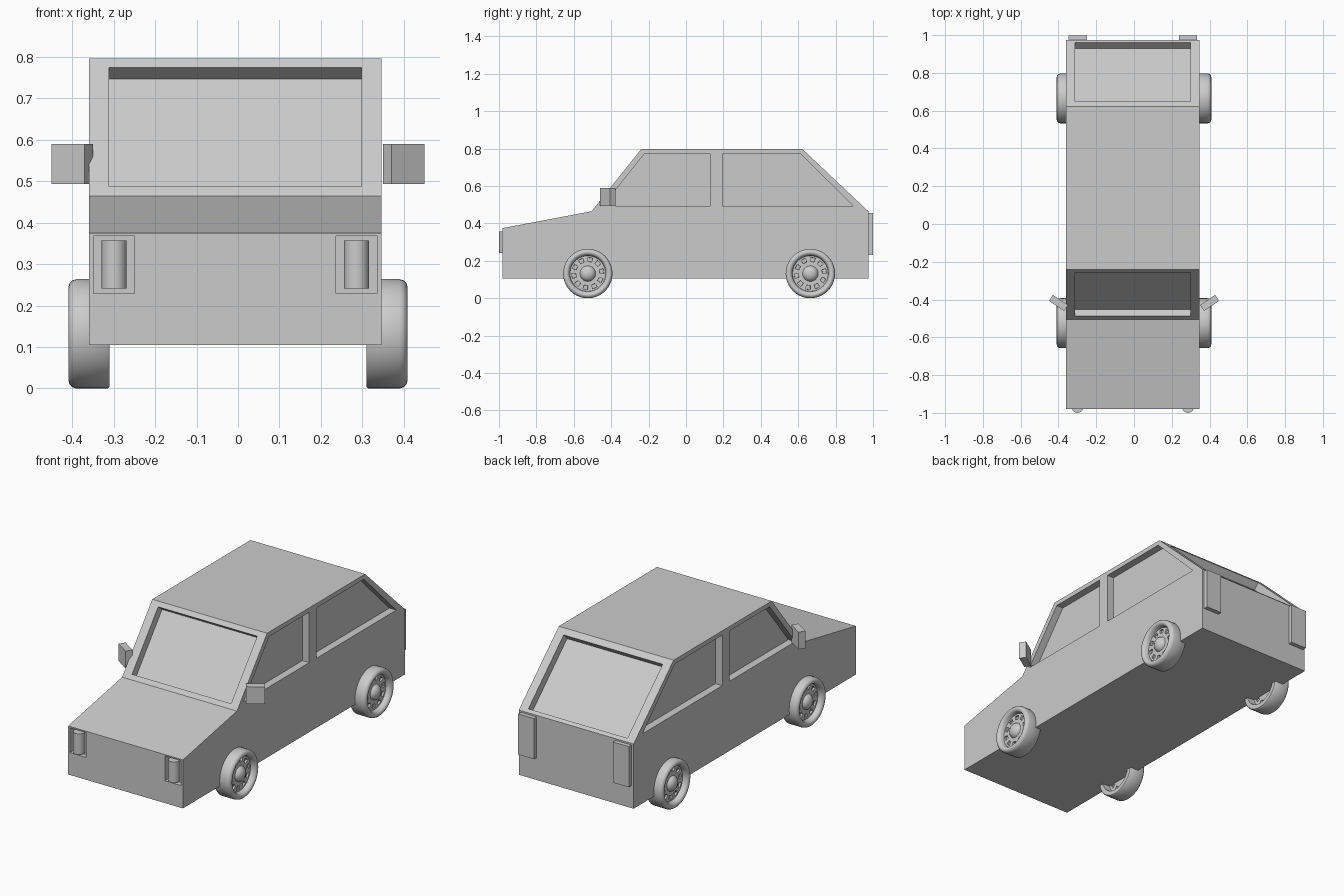
import bpy, bmesh, math
from mathutils import Vector

if "Cube" in bpy.data.objects:
    bpy.data.objects.remove(bpy.data.objects["Cube"])

CX = -0.0065          # body centre line
HALF = 0.3535         # half body width


def finish(name, bm, angle=30):
    bmesh.ops.recalc_face_normals(bm, faces=bm.faces)
    me = bpy.data.meshes.new(name)
    bm.to_mesh(me)
    bm.free()
    ob = bpy.data.objects.new(name, me)
    bpy.context.collection.objects.link(ob)
    smooth(ob, angle)
    return ob


def smooth(ob, angle):
    bpy.ops.object.select_all(action='DESELECT')
    ob.select_set(True)
    bpy.context.view_layer.objects.active = ob
    bpy.ops.object.shade_smooth_by_angle(angle=math.radians(angle))


def prism(name, profile, x0, x1):
    """Extrude a (y, z) profile along x."""
    bm = bmesh.new()
    face = bm.faces.new([bm.verts.new((x0, y, z)) for y, z in profile])
    ext = bmesh.ops.extrude_face_region(bm, geom=[face], use_keep_orig=True)
    verts = [g for g in ext['geom'] if isinstance(g, bmesh.types.BMVert)]
    bmesh.ops.translate(bm, verts=verts, vec=(x1 - x0, 0, 0))
    return finish(name, bm)


def box(name, x0, x1, y0, y1, z0, z1):
    return prism(name, [(y0, z0), (y1, z0), (y1, z1), (y0, z1)], x0, x1)


def cut(target, cutter):
    cutter.hide_render = True
    mod = target.modifiers.new("cut", 'BOOLEAN')
    mod.operation = 'DIFFERENCE'
    mod.solver = 'EXACT'
    mod.object = cutter
    bpy.context.view_layer.objects.active = target
    bpy.ops.object.modifier_apply(modifier=mod.name)
    bpy.data.objects.remove(cutter, do_unlink=True)


# Body shell
body = prism("car_body", [(-0.98, 0.105), (-0.98, 0.375), (-0.505, 0.465),
                          (-0.24, 0.797), (0.623, 0.797), (0.975, 0.465),
                          (0.975, 0.105)], CX - HALF, CX + HALF)

# Windscreen and rear window recesses, sunk square to the sloping surface
for low, high, out in (((-0.487, 0.487), (-0.258, 0.775), -1),
                       ((0.96, 0.479), (0.65, 0.772), 1)):
    a, b = Vector(low), Vector(high)
    d = (b - a).normalized()
    n = Vector((abs(d.y) * out, abs(d.x)))
    quad = [a + n * 0.03, b + n * 0.03, b - n * 0.045, a - n * 0.045]
    cut(body, prism("glass_cutter", [tuple(p) for p in quad],
                    CX - 0.305, CX + 0.305))

# Side window and headlight recesses
front_window = [(-0.446, 0.492), (-0.222, 0.772), (0.131, 0.772), (0.131, 0.492)]
rear_window = [(0.195, 0.492), (0.195, 0.772), (0.612, 0.772), (0.896, 0.492)]
for s in (-1, 1):
    xs = sorted((CX + s * (HALF - 0.042), CX + s * (HALF + 0.05)))
    for prof in (front_window, rear_window):
        cut(body, prism("window_cutter", prof, *xs))
    xs = sorted((CX + s * 0.2435, CX + s * 0.3425))
    cut(body, box("lamp_cutter", *xs, -1.05, -0.95, 0.229, 0.368))
smooth(body, 55)

# Lights and door mirrors
for s, side in ((-1, "left"), (1, "right")):
    bpy.ops.mesh.primitive_cylinder_add(vertices=32, radius=0.03, depth=0.116,
                                        location=(CX + s * 0.2925, -0.97, 0.299))
    lamp = bpy.context.object
    lamp.name = "headlight_" + side
    smooth(lamp, 40)

    xs = sorted((CX + s * 0.2435, CX + s * 0.3405))
    box("taillight_" + side, *xs, 0.965, 0.999, 0.23, 0.456)

    mirror = box("door_mirror_" + side, -0.048, 0.048, -0.019, 0.019, -0.048, 0.048)
    mirror.location = (s * 0.40, -0.418, 0.542)
    mirror.rotation_euler.z = s * math.radians(33.5)

# Wheel: (radius, x) profile turned about x, with a ring of slots in the disc
PROFILE = [(0, 0.405), (0.015, 0.403), (0.028, 0.397), (0.037, 0.389), (0.042, 0.378),
           (0.064, 0.378), (0.086, 0.378), (0.095, 0.378), (0.098, 0.395),
           (0.104, 0.405), (0.114, 0.409), (0.122, 0.407), (0.129, 0.400),
           (0.132, 0.390), (0.132, 0.315), (0.128, 0.310), (0.104, 0.310),
           (0.100, 0.352), (0.086, 0.352), (0.064, 0.352), (0, 0.352)]
SEG = 40
WHEEL_X = 0.36


def wheel(name):
    bm = bmesh.new()
    rings = []
    for i in range(SEG):
        t = 2 * math.pi * i / SEG
        rings.append([bm.verts.new((x - WHEEL_X, r * math.cos(t), r * math.sin(t)))
                      for r, x in PROFILE])
    slots = []
    for i in range(SEG):
        a, b = rings[i], rings[(i + 1) % SEG]
        for k in range(len(PROFILE) - 1):
            f = bm.faces.new((a[k], a[k + 1], b[k + 1], b[k]))
            if k in (5, 18) and i % 4 < 2:
                slots.append(f)
    bmesh.ops.recalc_face_normals(bm, faces=bm.faces)
    bm.normal_update()
    bmesh.ops.inset_region(bm, faces=slots, thickness=0.001, depth=-0.010)
    bmesh.ops.remove_doubles(bm, verts=bm.verts, dist=1e-5)
    return finish(name, bm, 40)


for end, y in (("front", -0.525), ("rear", 0.665)):
    for s, side in ((-1, "left"), (1, "right")):
        w = wheel(f"{end}_wheel_{side}")
        w.location = (s * WHEEL_X, y, 0.132)
        if s < 0:
            w.rotation_euler.z = math.pi
